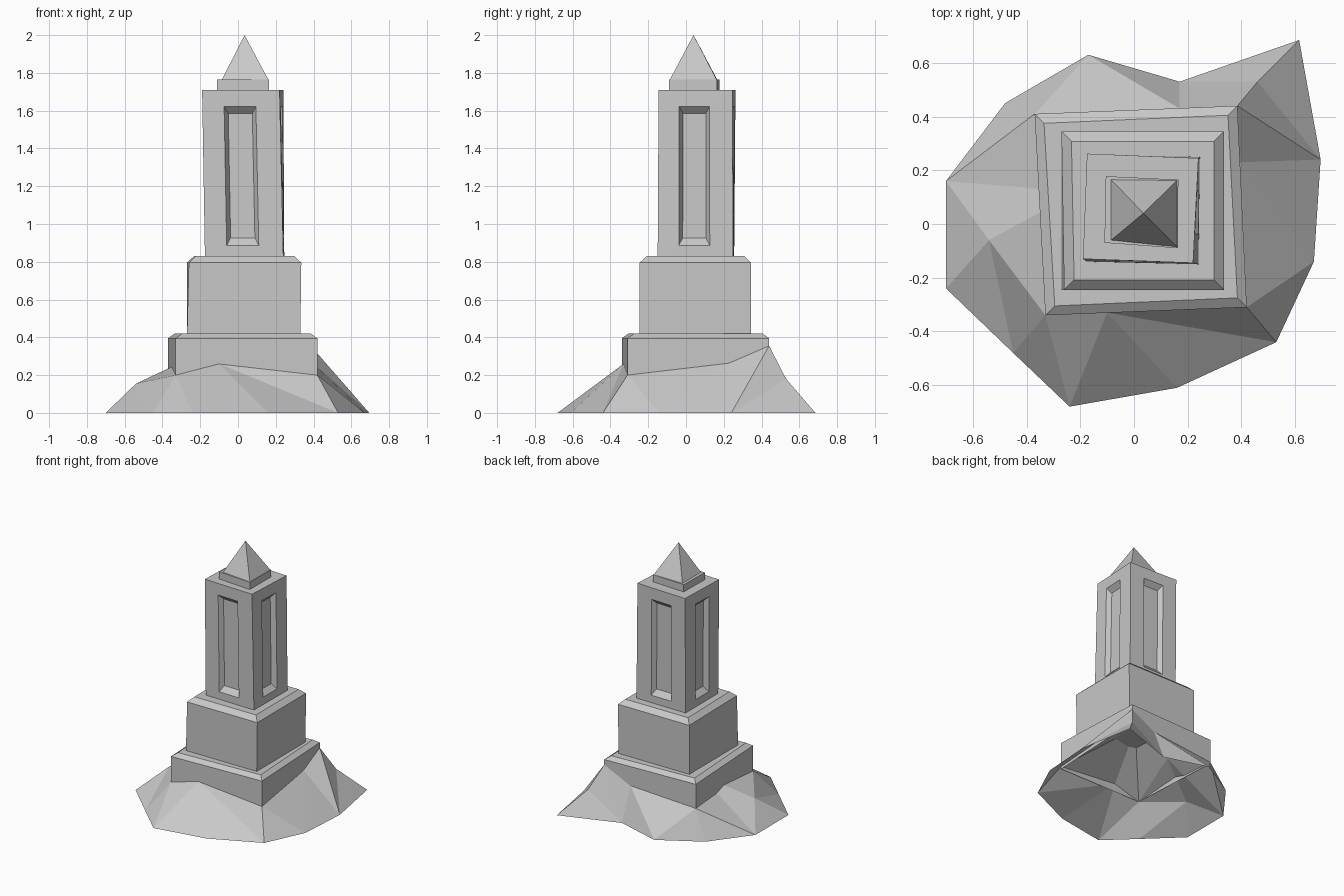
import bpy
import bmesh
from mathutils import Vector

cube = bpy.data.objects.get("Cube")
if cube:
    bpy.data.objects.remove(cube, do_unlink=True)

GREY = (0.58, 0.58, 0.58, 1.0)
stone = bpy.data.materials.new("grey_stone")
stone.use_nodes = True
stone.diffuse_color = GREY
bsdf = next(n for n in stone.node_tree.nodes if n.type == "BSDF_PRINCIPLED")
bsdf.inputs["Base Color"].default_value = GREY
bsdf.inputs["Roughness"].default_value = 0.9


def finish(name, bm):
    """Turn a bmesh into a flat shaded stone object."""
    bmesh.ops.recalc_face_normals(bm, faces=bm.faces)
    mesh = bpy.data.meshes.new(name)
    bm.to_mesh(mesh)
    bm.free()
    mesh.materials.append(stone)
    obj = bpy.data.objects.new(name, mesh)
    bpy.context.collection.objects.link(obj)
    return obj


def at_height(corners, z):
    return [Vector((x, y, z)) for x, y in corners]


def inward(ring, amount, rise):
    """Move the corners of a ring diagonally inward and raise them."""
    centre = sum(ring, Vector()) / len(ring)
    moved = []
    for p in ring:
        d = p - centre
        step = Vector((-amount if d.x > 0 else amount,
                       -amount if d.y > 0 else amount, rise))
        moved.append(p + step)
    return moved


def bridge(bm, low, high):
    n = len(low)
    for i in range(n):
        bm.faces.new((low[i], low[(i + 1) % n], high[(i + 1) % n], high[i]))


def loft(name, rings):
    """Stack of rings with a top; the hidden underside stays open."""
    bm = bmesh.new()
    loops = [[bm.verts.new(p) for p in ring] for ring in rings]
    for low, high in zip(loops, loops[1:]):
        bridge(bm, low, high)
    bm.faces.new(loops[-1])
    return finish(name, bm)


# Corner order everywhere: front -x, front +x, back +x, back -x
BASE = [(-0.33, -0.34), (0.42, -0.31), (0.385, 0.44), (-0.37, 0.41)]
BLOCK_LOW = [(-0.27, -0.245), (0.33, -0.245), (0.33, 0.345), (-0.27, 0.345)]
BLOCK_TOP = [(-0.26, -0.245), (0.335, -0.245), (0.335, 0.345), (-0.27, 0.345)]
SHAFT_LOW = [(-0.175, -0.14), (0.24, -0.15), (0.245, 0.25), (-0.175, 0.255)]
SHAFT_TOP = [(-0.19, -0.13), (0.22, -0.145), (0.24, 0.245), (-0.175, 0.262)]
CAP = [(-0.11, -0.07), (0.163, -0.09), (0.165, 0.165), (-0.105, 0.178)]
SPIRE = [(-0.085, -0.06), (0.16, -0.085), (0.16, 0.162), (-0.085, 0.165)]

# Rocky mound: a zigzag of triangles between its rim and the base walls
rim = [(-0.45, -0.48, 0), (-0.24, -0.68, 0), (0.16, -0.61, 0), (0.53, -0.44, 0),
       (0.67, -0.14, 0), (0.695, 0.24, 0), (0.46, 0.53, 0.18), (0.17, 0.53, 0),
       (-0.17, 0.63, 0), (-0.48, 0.45, 0), (-0.7, 0.16, 0), (-0.54, -0.06, 0.155)]
crest = [(-0.33, -0.34, 0.2), (-0.1, -0.33, 0.26), (0.42, -0.31, 0.2),
         (0.4, 0.23, 0.26), (0.385, 0.44, 0.355), (0.17, 0.43, 0.25),
         (-0.37, 0.41, 0.21), (-0.21, 0.12, 0.31)]
bm = bmesh.new()
outer = [bm.verts.new(p) for p in rim]
inner = [bm.verts.new(p) for p in crest]
o = i = 0
for step in "oiooioioioooioiooioio".replace("ooo", "oo"):
    a, b = outer[o % len(outer)], inner[i % len(inner)]
    if step == "o":
        o += 1
        bm.faces.new((a, outer[o % len(outer)], b))
    else:
        i += 1
        bm.faces.new((a, inner[i % len(inner)], b))
# Ground spurs below the two raised shoulders
for k, tip in ((6, (0.615, 0.685, 0)), (11, (-0.7, -0.24, 0))):
    spur = bm.verts.new(tip)
    shoulder = outer[k]
    bm.faces.new((outer[k - 1], spur, shoulder))
    bm.faces.new((spur, outer[(k + 1) % len(outer)], shoulder))
# Peak hidden inside the pedestal
peak = bm.verts.new((0.03, 0.05, 0.5))
for k, v in enumerate(inner):
    bm.faces.new((v, inner[(k + 1) % len(inner)], peak))
finish("rock_mound", bm)

# Base slab, its lower edge following the mound
foot = [Vector((x, y, z)) for (x, y), z in zip(BASE, (0.2, 0.18, 0.25, 0.2))]
rim_ring = at_height(BASE, 0.395)
loft("base_slab", [foot, rim_ring, inward(rim_ring, 0.035, 0.025)])

# Pedestal block with chamfered top
block_ring = at_height(BLOCK_TOP, 0.795)
loft("pedestal_block", [at_height(BLOCK_LOW, 0.41), block_ring,
                        inward(block_ring, 0.037, 0.035)])

# Shaft with a recessed panel in each side
bm = bmesh.new()
low = [bm.verts.new(p) for p in at_height(SHAFT_LOW, 0.825)]
top = [bm.verts.new(p) for p in at_height(SHAFT_TOP, 1.71)]
bm.faces.new(low)
bm.faces.new(top)
for side, start in enumerate((0.28, 0.28, 0.3, 0.3)):
    nxt = (side + 1) % 4
    frame = [low[side], low[nxt], top[nxt], top[side]]
    a, b, c, d = [v.co for v in frame]
    depth = (b - a).cross(d - a).normalized() * -0.035

    def on_face(u, v):
        return a.lerp(b, u).lerp(d.lerp(c, u), v)

    def panel(u0, u1, v0, v1, offset):
        spots = ((u0, v0), (u1, v0), (u1, v1), (u0, v1))
        return [bm.verts.new(on_face(u, v) + offset) for u, v in spots]

    end = start + 0.41
    opening = panel(start, end, 0.07, 0.9, Vector())
    recess = panel(start + 0.05, end - 0.05, 0.115, 0.86, depth)
    bridge(bm, frame, opening)
    bridge(bm, opening, recess)
    bm.faces.new(recess)
finish("shaft", bm)

# Cap stone
loft("cap_stone", [at_height(CAP, 1.705), at_height(CAP, 1.765)])

# Pyramid spire
bm = bmesh.new()
ring = [bm.verts.new(p) for p in at_height(SPIRE, 1.765)]
apex = bm.verts.new((0.035, 0.04, 2.0))
bm.faces.new(ring)
for k in range(4):
    bm.faces.new((ring[k], ring[(k + 1) % 4], apex))
finish("pyramid_spire", bm)
